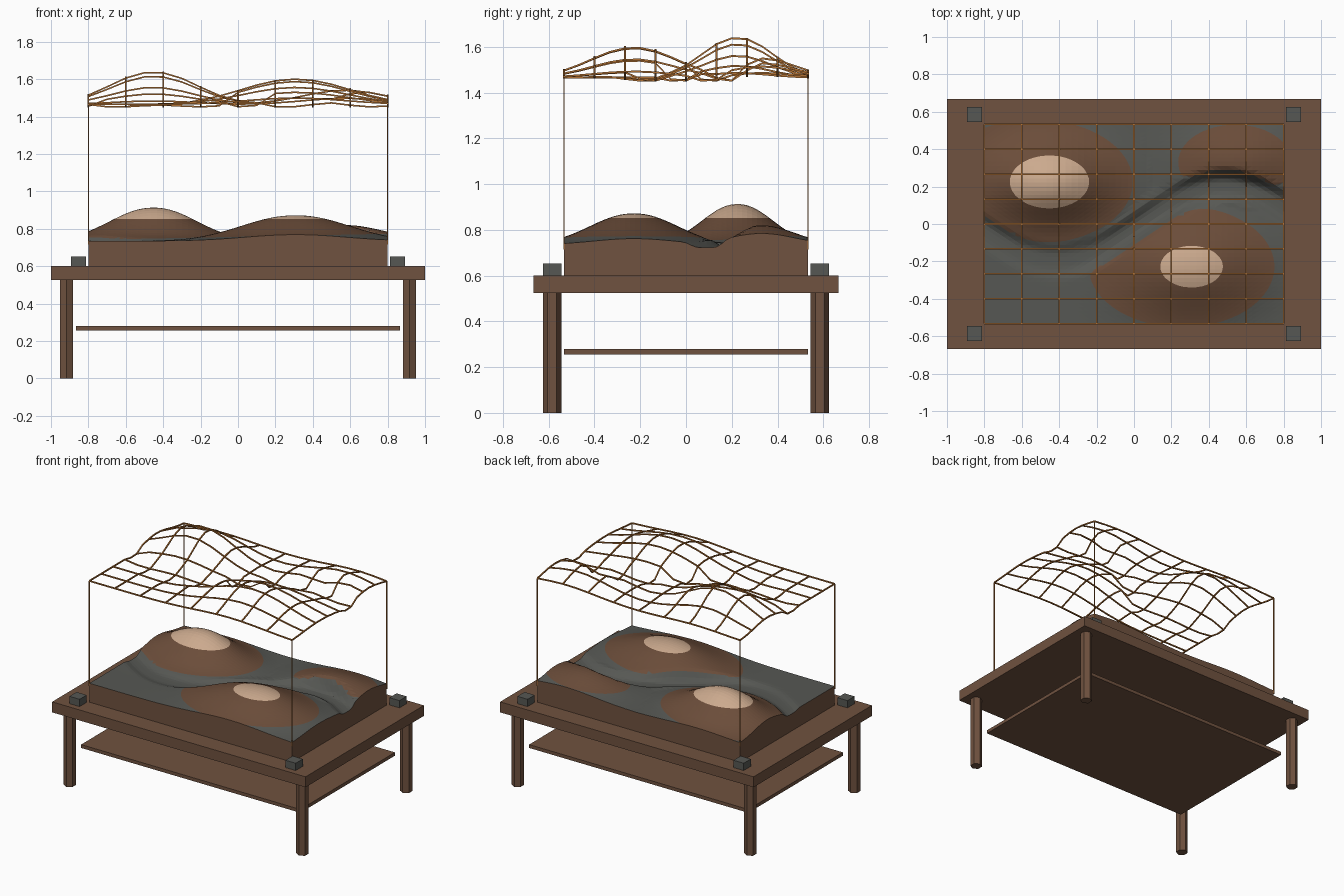
import bpy, bmesh, math

if "Cube" in bpy.data.objects:
    bpy.data.objects.remove(bpy.data.objects["Cube"])

HX, HY = 0.8, 0.533          # half size of the relief
LIFT = 0.73                  # height of the wire net above the relief
EARTH_Z, EARTH_TILT, SAND_Z = 0.757, 0.02, 0.851  # colour bands of the relief


def material(name, rgb):
    m = bpy.data.materials.new(name)
    m.diffuse_color = (*rgb, 1)
    m.use_nodes = True
    m.node_tree.nodes["Principled BSDF"].inputs["Base Color"].default_value = m.diffuse_color
    return m


wood = material("brown wood", (0.16, 0.084, 0.05))
earth = material("brown earth", (0.147, 0.074, 0.042))
stone = material("dark grey stone", (0.094, 0.097, 0.088))
sand = material("pale sand", (0.60, 0.40, 0.27))
bronze = material("copper wire", (0.45, 0.17, 0.035))


def finish(name, bm, *mats):
    bmesh.ops.recalc_face_normals(bm, faces=bm.faces)
    me = bpy.data.meshes.new(name)
    bm.to_mesh(me)
    bm.free()
    for m in mats:
        me.materials.append(m)
    ob = bpy.data.objects.new(name, me)
    bpy.context.collection.objects.link(ob)
    return ob


def box(name, x, y, z0, z1, hx, hy, mat):
    bm = bmesh.new()
    bmesh.ops.create_cube(bm, size=2)
    for v in bm.verts:
        v.co = (x + v.co.x * hx, y + v.co.y * hy,
                (z0 + z1) / 2 + v.co.z * (z1 - z0) / 2)
    return finish(name, bm, mat)


def hill(x, y, cx, cy, amp, radius, power):
    r = math.hypot(x - cx, (y - cy) * 1.5)
    return amp * math.exp(-(r / radius) ** power)


def off_river(x, y):
    return abs(y - 0.2 * math.sin(3.5 * x - 0.12))


def height(x, y):
    """Three hills with a winding river bed between them."""
    h = max(hill(x, y, -0.452, 0.225, 0.178, 0.315, 2.15),
            hill(x, y, 0.308, -0.228, 0.137, 0.39, 2.13),
            hill(x, y, 0.57, 0.33, 0.085, 0.31, 2.0))
    z = 0.735 + h
    bed = math.exp(-(off_river(x, y) / 0.075) ** 4)
    return z + (0.722 - z) * bed


# Table: top, lower shelf, hexagonal legs and corner blocks
box("table_top", 0, 0, 0.525, 0.6, 1.0, 0.667, wood)
box("lower_shelf", 0, 0, 0.256, 0.28, 0.865, 0.533, wood)
for sx, side in ((-1, "left"), (1, "right")):
    for sy, end in ((-1, "front"), (1, "back")):
        bm = bmesh.new()
        bmesh.ops.create_cone(bm, cap_ends=True, segments=6,
                              radius1=0.04, radius2=0.04, depth=0.53)
        for v in bm.verts:
            v.co.z += 0.265
            v.co.x += sx * 0.918
            v.co.y += sy * 0.585
        finish(f"{end}_{side}_leg", bm, wood)
        box(f"{end}_{side}_corner_block", sx * 0.853, sy * 0.585,
            0.6, 0.652, 0.04, 0.04, stone)

# Relief block: height grid cut along the colour bands, walls to the table
bm = bmesh.new()
bmesh.ops.create_grid(bm, x_segments=48, y_segments=48, size=1)
for v in bm.verts:
    x, y = v.co.x * HX, v.co.y * HY
    v.co = (x, y, height(x, y))
bmesh.ops.triangulate(bm, faces=bm.faces)
for level, tilt in ((EARTH_Z, EARTH_TILT), (SAND_Z, 0)):
    bmesh.ops.bisect_plane(bm, geom=bm.verts[:] + bm.edges[:] + bm.faces[:],
                           plane_co=(0, 0, level), plane_no=(-tilt, 0, 1))
for f in bm.faces:
    x, y, z = f.calc_center_median()
    if z > SAND_Z:
        f.material_index = 2
    elif z > EARTH_Z + EARTH_TILT * x and off_river(x, y) > 0.088:
        f.material_index = 1
rim = [e for e in bm.edges if e.is_boundary]
walls = bmesh.ops.extrude_edge_only(bm, edges=rim)["geom"]
for g in walls:
    if isinstance(g, bmesh.types.BMVert):
        g.co.z = 0.6
    elif isinstance(g, bmesh.types.BMFace):
        g.material_index = 3
base = bmesh.ops.contextual_create(
    bm, geom=[g for g in walls if isinstance(g, bmesh.types.BMEdge)
              and all(v.co.z < 0.601 for v in g.verts)])
for f in base["faces"]:
    f.material_index = 3
finish("terrain_relief", bm, stone, earth, sand, wood)


# Wire net: square wires following the relief, plus four corner uprights
def square_wire(bm, pts, side, up, t):
    rings = []
    for p in pts:
        rings.append([bm.verts.new([p[k] + t * (a * side[k] + b * up[k])
                                    for k in range(3)])
                      for a, b in ((-1, -1), (1, -1), (1, 1), (-1, 1))])
    for r, s in zip(rings, rings[1:]):
        for i in range(4):
            j = (i + 1) % 4
            bm.faces.new((r[i], r[j], s[j], s[i]))
    bm.faces.new(rings[0])
    bm.faces.new(rings[-1])


def lifted(u, v):
    return (u * HX, v * HY, height(u * HX, v * HY) + LIFT)


X, Y, Z = (1, 0, 0), (0, 1, 0), (0, 0, 1)
fine = [-1 + i / 8 for i in range(17)]
bm = bmesh.new()
for a in fine[::2]:
    square_wire(bm, [lifted(a, v) for v in fine], X, Z, 0.0042)
    square_wire(bm, [lifted(u, a) for u in fine], Y, Z, 0.0042)
finish("wire_net", bm, bronze)
bm = bmesh.new()
for sx in (-1, 1):
    for sy in (-1, 1):
        foot = (sx * HX, sy * HY, 0.715)
        square_wire(bm, [foot, lifted(sx, sy)], X, Y, 0.003)
finish("net_uprights", bm, bronze)
